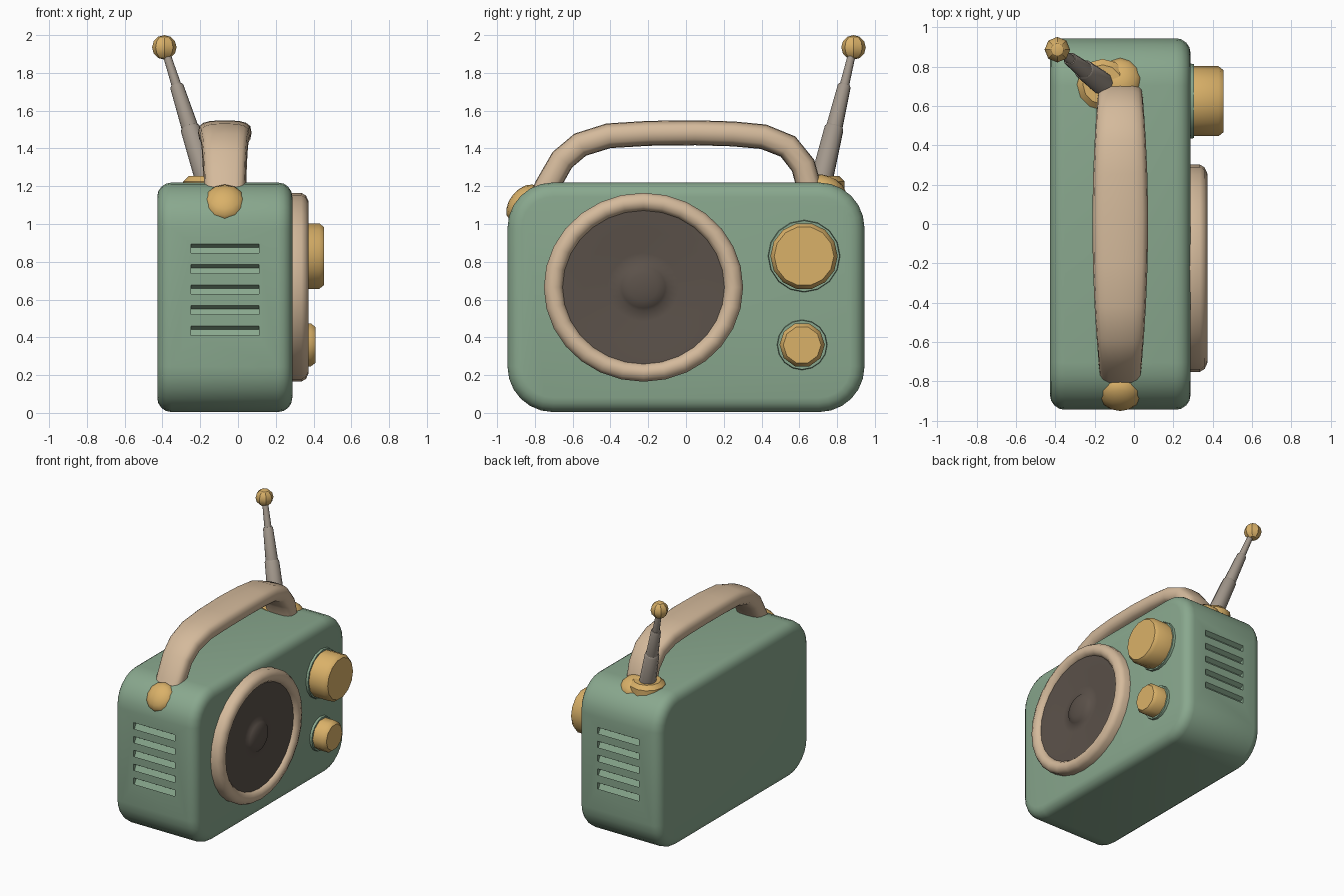
import bpy, bmesh
from math import sin, cos, pi, radians, copysign
from mathutils import Vector, Matrix

if "Cube" in bpy.data.objects:
    bpy.data.objects.remove(bpy.data.objects["Cube"])


def material(name, rgb):
    m = bpy.data.materials.new(name)
    m.use_nodes = True
    m.diffuse_color = (*rgb, 1)
    m.node_tree.nodes["Principled BSDF"].inputs["Base Color"].default_value = (*rgb, 1)
    return m


GREEN = material("sage green", (0.25, 0.39, 0.27))
GOLD = material("warm gold", (0.70, 0.44, 0.14))
CREAM = material("cream", (0.66, 0.49, 0.33))
DARK = material("dark brown", (0.105, 0.083, 0.068))
GREY = material("warm grey", (0.36, 0.31, 0.26))


def finish(name, bm, mat, angle=40):
    bmesh.ops.recalc_face_normals(bm, faces=bm.faces)
    mesh = bpy.data.meshes.new(name)
    bm.to_mesh(mesh)
    bm.free()
    ob = bpy.data.objects.new(name, mesh)
    bpy.context.collection.objects.link(ob)
    mesh.materials.append(mat)
    smooth(ob, angle)
    return ob


def smooth(ob, angle):
    bpy.ops.object.select_all(action="DESELECT")
    ob.select_set(True)
    bpy.context.view_layer.objects.active = ob
    bpy.ops.object.shade_smooth_by_angle(angle=radians(angle))


def skin(bm, rings, closed=False):
    """Bridge rings of points; cap the ends unless the loop is closed."""
    loops = [[bm.verts.new(p) for p in ring] for ring in rings]
    n = len(loops[0])
    pairs = list(zip(loops, loops[1:])) + ([(loops[-1], loops[0])] if closed else [])
    for a, b in pairs:
        for i in range(n):
            j = (i + 1) % n
            bm.faces.new((a[i], a[j], b[j], b[i]))
    if not closed:
        bm.faces.new(loops[0])
        bm.faces.new(loops[-1])


def lathe(name, profile, start, mat, axis=(1, 0, 0), sides=24, stretch=1.0,
          closed=False, angle=40):
    """Revolve (radius, distance) pairs around an axis that begins at start."""
    rot = Vector((1, 0, 0)).rotation_difference(Vector(axis)).to_matrix()
    rings = []
    for r, d in profile:
        rings.append([Vector(start) + rot @ Vector((d, r * stretch * cos(2 * pi * i / sides),
                                                    r * sin(2 * pi * i / sides)))
                      for i in range(sides)])
    bm = bmesh.new()
    skin(bm, rings, closed)
    return finish(name, bm, mat, angle)


# Body: box with large corner rounding in profile and a softer rim
bm = bmesh.new()
bmesh.ops.create_cube(bm, size=1, matrix=Matrix.Translation((-0.07, 0, 0.612))
                      @ Matrix.Diagonal((0.715, 1.89, 1.215, 1)))
long_edges = [e for e in bm.edges if abs(e.verts[0].co.x - e.verts[1].co.x) > 0.1]
bmesh.ops.bevel(bm, geom=long_edges, offset=0.24, segments=6, profile=0.5, affect="EDGES")
rim = [e for e in bm.edges if abs(e.verts[0].co.x - e.verts[1].co.x) < 0.01]
bmesh.ops.bevel(bm, geom=rim, offset=0.075, segments=4, profile=0.5, affect="EDGES")
body = finish("body", bm, GREEN, 50)

# Louvre slots on both ends, cut with tilted wedges
bm = bmesh.new()
for side in (-1, 1):
    for k in range(5):
        place = (Matrix.Translation((-0.07, side * 0.945, 0.435 + 0.109 * k))
                 @ Matrix.Rotation(side * radians(30), 4, "X")
                 @ Matrix.Diagonal((0.36, 0.05, 0.042, 1)))
        bmesh.ops.create_cube(bm, size=1, matrix=place)
cutter = finish("slot_cutter", bm, GREEN)
cutter.hide_render = True
cutter.hide_set(True)
cut = body.modifiers.new("slots", "BOOLEAN")
cut.object = cutter
cut.operation = "DIFFERENCE"
cut.solver = "EXACT"
bpy.context.view_layer.objects.active = body
bpy.ops.object.modifier_apply(modifier=cut.name)
bpy.data.objects.remove(cutter)
smooth(body, 40)

# Speaker: oval surround and shallow cone with a centre dome
speaker = (0, -0.225, 0.665)
lathe("speaker_ring", [(0.50, 0.27), (0.50, 0.335), (0.485, 0.36), (0.455, 0.374),
                       (0.425, 0.365), (0.405, 0.34), (0.405, 0.27)],
      speaker, CREAM, sides=28, stretch=1.055, closed=True, angle=60)
lathe("speaker_cone", [(0.42, 0.28), (0.42, 0.342), (0.30, 0.338), (0.18, 0.325), (0.125, 0.325),
                       (0.11, 0.34), (0.07, 0.355), (0.02, 0.36)],
      speaker, DARK, sides=28, stretch=1.055, angle=60)

# Knobs, each on a thin collar
for name, y, z, r, front in (("volume_knob", 0.625, 0.83, 0.178, 0.455),
                             ("tuning_knob", 0.615, 0.36, 0.12, 0.41)):
    lathe(name, [(r, 0.27), (r, front - 0.025), (r - 0.02, front)], (0, y, z), GOLD,
          sides=14 if r > 0.15 else 10)
    lathe(name + "_collar", [(r + 0.018, 0.26), (r + 0.01, 0.305)], (0, y, z), GREEN, sides=16)

# Handle: flat rounded section swept along an arch, wider in the middle
path = [(-0.79, 1.08), (-0.735, 1.2), (-0.655, 1.34), (-0.56, 1.42), (-0.41, 1.467),
        (-0.2, 1.48), (0.05, 1.483), (0.25, 1.477), (0.41, 1.462), (0.54, 1.41),
        (0.62, 1.31), (0.65, 1.2), (0.67, 1.1)]
rings = []
for i, (y, z) in enumerate(path):
    before, after = path[max(i - 1, 0)], path[min(i + 1, len(path) - 1)]
    along = Vector((0, after[0] - before[0], after[1] - before[1])).normalized()
    out = Vector((0, -along.z, along.y))
    wide = 0.108 + 0.034 * max(0, 1 - (y / 0.72) ** 2)
    ring = []
    for k in range(16):
        c, s = cos(2 * pi * k / 16), sin(2 * pi * k / 16)
        c, s = (copysign(abs(v) ** 0.65, v) for v in (c, s))
        ring.append(Vector((-0.07 + wide * c, y, z)) + out * (0.066 * s))
    rings.append(ring)
bm = bmesh.new()
skin(bm, rings)
finish("handle", bm, CREAM, 60)

# Gold pivot caps hugging the upper corners at both handle ends
for name, y, z, tilt in (("front_handle_cap", -0.86, 1.11, 50), ("back_handle_cap", 0.735, 1.185, -20)):
    bm = bmesh.new()
    place = (Matrix.Translation((-0.07, y, z)) @ Matrix.Rotation(radians(tilt), 4, "X")
             @ Matrix.Diagonal((0.112, 0.115, 0.072, 1)))
    bmesh.ops.create_uvsphere(bm, u_segments=12, v_segments=8, radius=1, matrix=place)
    finish(name, bm, GOLD, 60)

# Telescopic antenna with base and ball tip
base, tip = Vector((-0.155, 0.71, 1.2)), Vector((-0.39, 0.887, 1.935))
lean = tip - base
length = lean.length
lathe("antenna_base", [(0.13, -0.03), (0.13, 0.025), (0.10, 0.055)], (-0.16, 0.71, 1.2),
      GOLD, axis=(0, 0, 1), sides=12)
for name, a, b, r0, r1 in (("antenna_lower", 0, 0.43, 0.062, 0.052),
                           ("antenna_middle", 0.42, 0.73, 0.045, 0.036),
                           ("antenna_upper", 0.72, 1, 0.026, 0.02)):
    lathe(name, [(r0, a * length), (r1, b * length - 0.01), (r1 * 0.85, b * length)],
          base, GREY, axis=lean, sides=10)
bm = bmesh.new()
bmesh.ops.create_uvsphere(bm, u_segments=8, v_segments=6, radius=0.065,
                          matrix=Matrix.Translation(tip))
finish("antenna_ball", bm, GOLD, 30)
